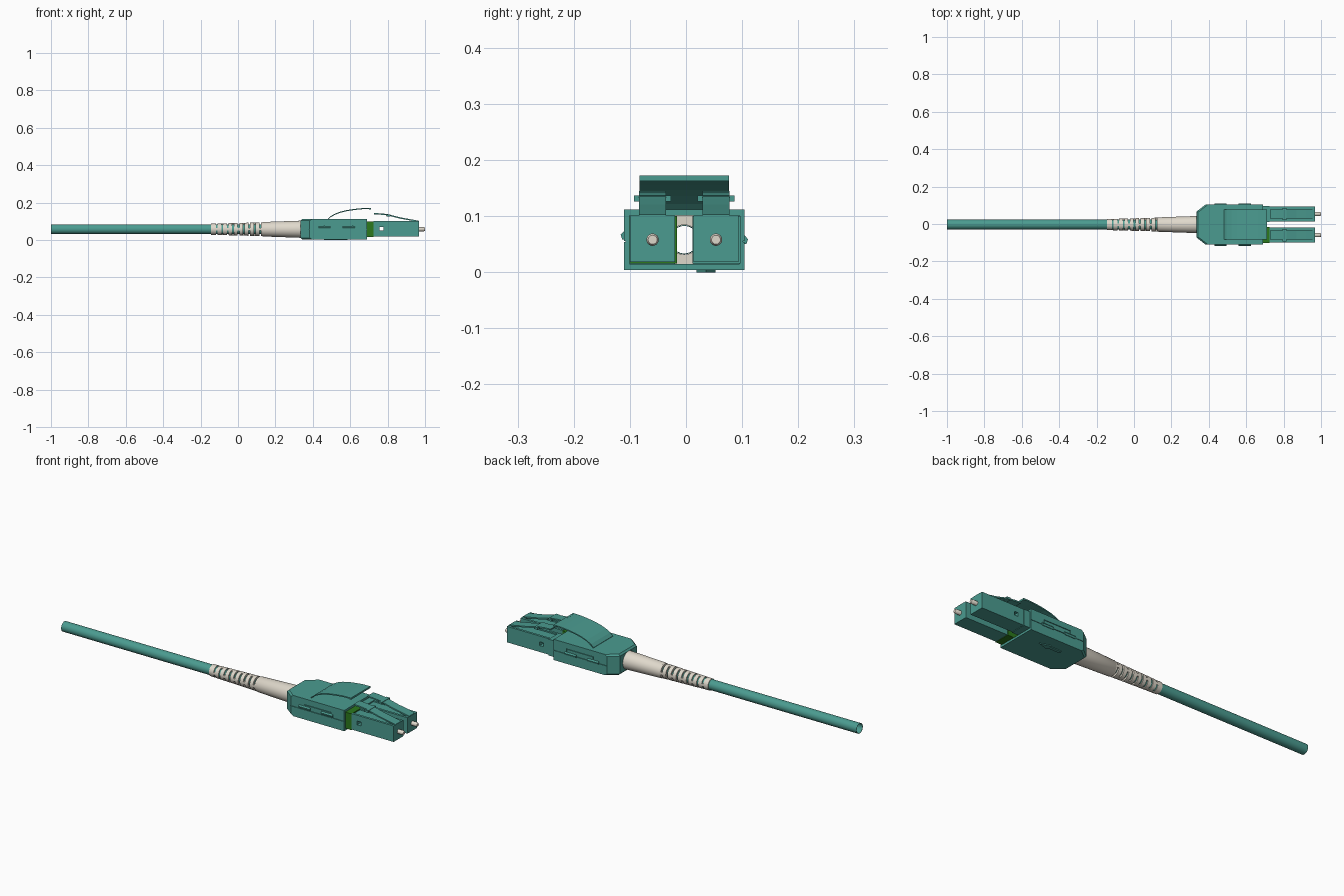
import bpy, bmesh, math
from mathutils import Vector

if "Cube" in bpy.data.objects:
    bpy.data.objects.remove(bpy.data.objects["Cube"])

YC, ZC = -0.003, 0.058      # cable axis


def material(name, rgb):
    m = bpy.data.materials.new(name)
    m.diffuse_color = (*rgb, 1)
    m.use_nodes = True
    m.node_tree.nodes["Principled BSDF"].inputs["Base Color"].default_value = m.diffuse_color
    return m


TEAL = material("teal plastic", (0.07, 0.33, 0.28))
CREAM = material("cream plastic", (0.74, 0.69, 0.60))
GREEN = material("green plastic", (0.025, 0.19, 0.012))


def finish(name, bm, mat, smooth=False):
    bmesh.ops.recalc_face_normals(bm, faces=bm.faces)
    me = bpy.data.meshes.new(name)
    bm.to_mesh(me)
    bm.free()
    ob = bpy.data.objects.new(name, me)
    bpy.context.collection.objects.link(ob)
    if mat:
        me.materials.append(mat)
    bpy.ops.object.select_all(action='DESELECT')
    ob.select_set(True)
    bpy.context.view_layer.objects.active = ob
    if smooth:
        bpy.ops.object.shade_smooth_by_angle(angle=math.radians(35))
    return ob


def box(name, x, y, z, mat=None):
    """Box from three (low, high) ranges."""
    bm = bmesh.new()
    bmesh.ops.create_cube(bm, size=1)
    for v in bm.verts:
        v.co = Vector([(r[0] + r[1]) / 2 + c * (r[1] - r[0])
                       for r, c in zip((x, y, z), v.co)])
    return finish(name, bm, mat)


def extrude(name, pts, vec, mat):
    """Prism from a flat outline of 3D points."""
    bm = bmesh.new()
    f = bm.faces.new([bm.verts.new(p) for p in pts])
    res = bmesh.ops.extrude_face_region(bm, geom=[f], use_keep_orig=True)
    new = [g for g in res["geom"] if isinstance(g, bmesh.types.BMVert)]
    bmesh.ops.translate(bm, verts=new, vec=vec)
    return finish(name, bm, mat)


def strip(name, path, y0, y1, t, mat):
    """Bent plate: x-z path thickened downwards and swept across y."""
    pts = [(x, y0, z) for x, z in path] + [(x, y0, z - t) for x, z in reversed(path)]
    return extrude(name, pts, (0, y1 - y0, 0), mat)


def lathe(name, prof, mat, y=YC, closed=False, n=40):
    """Turn (x, radius) points about an axis parallel to x."""
    bm = bmesh.new()
    rings = []
    for x, r in prof:
        rings.append([bm.verts.new((x, y + r * math.cos(2 * math.pi * i / n),
                                    ZC + r * math.sin(2 * math.pi * i / n))) for i in range(n)])
    pairs = list(zip(rings, rings[1:]))
    if closed:
        pairs.append((rings[-1], rings[0]))
    else:
        bm.faces.new(rings[0])
        bm.faces.new(rings[-1])
    for a, b in pairs:
        for i in range(n):
            j = (i + 1) % n
            bm.faces.new((a[i], a[j], b[j], b[i]))
    return finish(name, bm, mat, True)


def cut(ob, cutter):
    m = ob.modifiers.new("cut", 'BOOLEAN')
    m.operation, m.solver, m.object = 'DIFFERENCE', 'EXACT', cutter
    bpy.context.view_layer.objects.active = ob
    bpy.ops.object.modifier_apply(modifier=m.name)
    bpy.data.objects.remove(cutter)


# Hollow cable
lathe("cable", [(-1, 0.026), (0.35, 0.026), (0.35, 0.0245), (-1, 0.0245)], TEAL, closed=True)

# Strain relief boot with alternating slits
boot = lathe("strain_relief_boot",
             [(-0.145, 0.0295), (0.13, 0.037), (0.132, 0.0385), (0.37, 0.047),
              (0.37, 0.0265), (-0.145, 0.0265)], CREAM, closed=True)
for i in range(9):
    x = -0.118 + i * 0.029
    for s in (-1, 1):
        side = sorted((s * 0.007, s * 0.08))
        full = (-0.08, 0.08)
        dy, dz = (side, full) if i % 2 else (full, side)
        cut(boot, box("slit", (x, x + 0.009), (YC + dy[0], YC + dy[1]),
                      (ZC + dz[0], ZC + dz[1])))

# Housing: chamfered plan, softened rear rim, hollow and open at the front
W = 0.1075
plan = [(0.335, -0.07), (0.383, -W), (0.69, -W), (0.69, W), (0.383, W), (0.335, 0.07)]
housing = extrude("housing", [(x, YC + y, 0.004) for x, y in plan], (0, 0, 0.108), TEAL)
bm = bmesh.new()
bm.from_mesh(housing.data)
rim = [e for e in bm.edges if max(v.co.x for v in e.verts) < 0.39
       and abs(e.verts[0].co.z - e.verts[1].co.z) < 0.001]
bmesh.ops.bevel(bm, geom=rim, offset=0.008, segments=1, affect='EDGES')
bm.to_mesh(housing.data)
bm.free()
cut(housing, box("pocket", (0.39, 0.72), (YC - 0.098, YC + 0.098), (0.015, 0.101)))
cut(housing, lathe("cable_hole", [(0.3, 0.046), (0.42, 0.046)], None))

# Side seams, raised side panels and clips
for s in (-1, 1):
    def yr(a, b):
        return sorted((YC + s * a, YC + s * b))
    cut(housing, box("seam_rear", (0.38, 0.46), yr(W - 0.003, 0.13), (0.054, 0.056)))
    cut(housing, box("seam_front", (0.615, 0.70), yr(W - 0.003, 0.13), (0.054, 0.056)))
    cut(housing, box("side_recess", (0.46, 0.615), yr(W - 0.004, 0.13), (0.054, 0.083)))
    box("side_panel", (0.463, 0.612), yr(W - 0.006, W), (0.057, 0.08), TEAL)
    for x in (0.43, 0.56):
        z = 0.058 if s < 0 else 0.05
        extrude("side_clip", [(x, YC + s * (W - 0.005), z), (x, YC + s * (W + 0.003), z),
                              (x, YC + s * (W + 0.006), z + 0.009),
                              (x, YC + s * (W - 0.005), z + 0.021)], (0.065, 0, 0), TEAL)

# Arrow plate underneath
arrow = [(0.46, 0.028), (0.53, 0.028), (0.53, 0.019), (0.585, 0.036),
         (0.53, 0.053), (0.53, 0.044), (0.46, 0.044)]
extrude("bottom_arrow", [(x, y, 0) for x, y in arrow], (0, 0, 0.006), TEAL)

# Curved release trigger over the housing
trig = [(0.48, 0.114), (0.495, 0.128), (0.52, 0.142), (0.55, 0.153), (0.585, 0.161),
        (0.625, 0.167), (0.665, 0.171), (0.71, 0.172)]
strip("release_trigger", trig, YC - 0.08, YC + 0.08, 0.006, TEAL)
strip("trigger_lip", [(0.70, 0.172), (0.71, 0.172)], YC - 0.08, YC + 0.08, 0.009, TEAL)

# Twin connectors
latch = [(0.727, 0.145), (0.76, 0.143), (0.80, 0.139), (0.83, 0.131),
         (0.87, 0.121), (0.92, 0.112), (0.967, 0.103)]
for s in (-1, 1):
    c = YC + s * 0.0565
    body = box("connector_body", (0.725, 0.968), (c - 0.04, c + 0.04), (0.018, 0.101), TEAL)
    cut(body, box("side_window", (0.757, 0.779), (c - 0.1, c + 0.1), (0.051, 0.071)))
    cut(body, box("latch_recess", (0.72, 0.955), (c - 0.028, c + 0.028), (0.094, 0.12)))
    box("connector_collar", (0.60, 0.725), (c - 0.0415, c + 0.0435), (0.0155, 0.1),
        GREEN if s < 0 else TEAL)
    strip("latch_arm", latch, c - 0.024, c + 0.024, 0.007, TEAL)
    box("latch_root", (0.95, 0.967), (c - 0.024, c + 0.024), (0.09, 0.103), TEAL)
    box("latch_wings", (0.795, 0.815), (c - 0.033, c + 0.033), (0.126, 0.137), TEAL)
    lathe("ferrule", [(0.95, 0.011), (0.995, 0.011), (1.0, 0.008)], CREAM, y=c, n=24)
